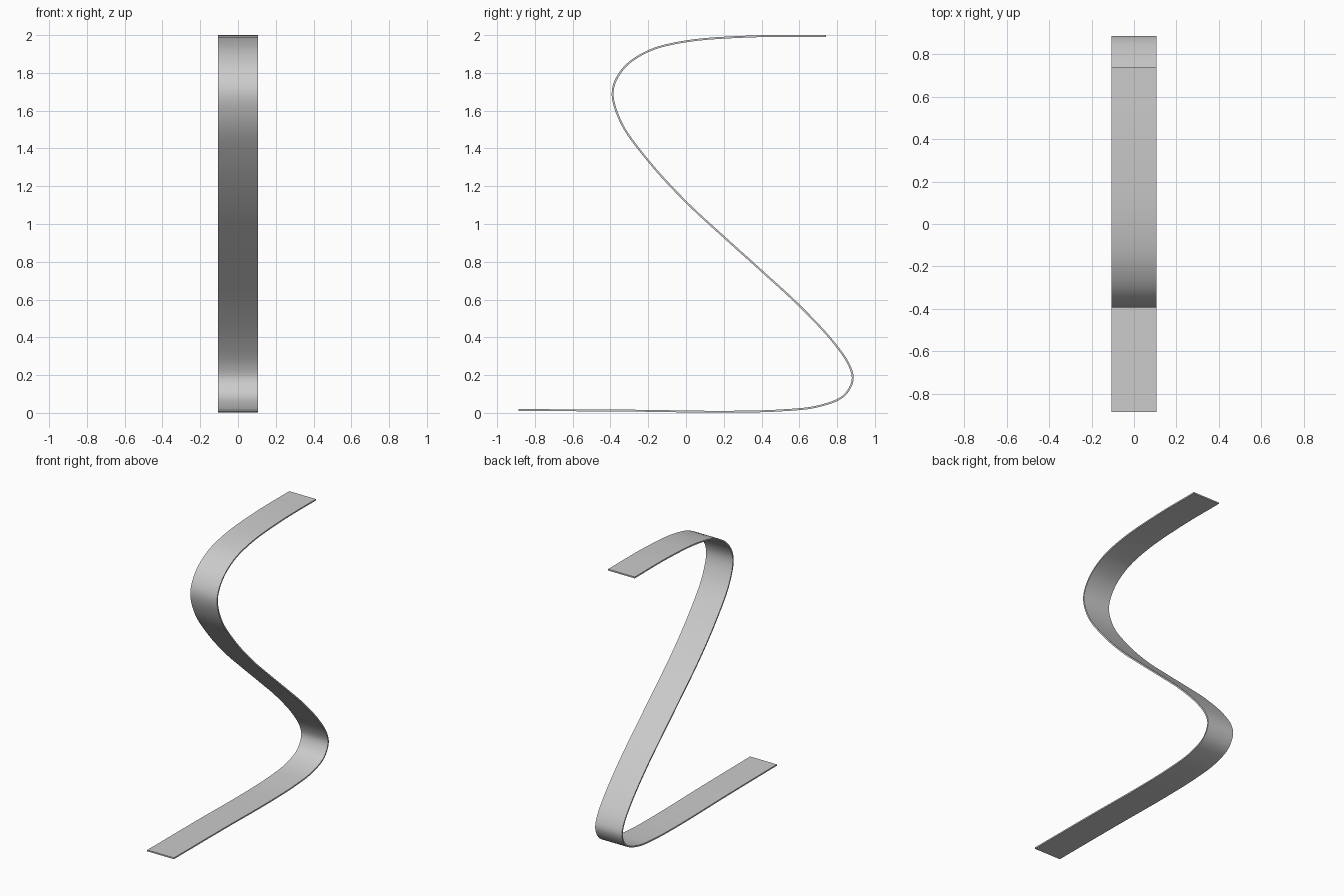
import bpy
import bmesh
from mathutils import Vector

cube = bpy.data.objects.get("Cube")
if cube:
    bpy.data.objects.remove(cube, do_unlink=True)

HALF_WIDTH = 0.107
THICKNESS = 0.01
STEPS = 6

# Centre line of the ribbon (y, z), from the upper end to the lower end
PATH = [(0.74, 1.995), (0.35, 1.993), (0.0, 1.967), (-0.2, 1.915), (-0.33, 1.825),
        (-0.388, 1.705), (-0.345, 1.54), (-0.2, 1.335), (0.0, 1.117), (0.2, 0.932),
        (0.4, 0.752), (0.6, 0.568), (0.78, 0.375), (0.865, 0.25), (0.882, 0.175),
        (0.835, 0.09), (0.7, 0.035), (0.5, 0.013), (0.2, 0.006), (-0.3, 0.012),
        (-0.887, 0.015)]


def smooth_path(points, steps):
    """Centripetal spline through all points."""
    p = [Vector(q) for q in points]
    p = [2 * p[0] - p[1]] + p + [2 * p[-1] - p[-2]]
    out = []
    for a, b, c, d in zip(p, p[1:], p[2:], p[3:]):
        ta = 0.0
        tb = ta + (b - a).length ** 0.5
        tc = tb + (c - b).length ** 0.5
        td = tc + (d - c).length ** 0.5
        for i in range(steps):
            t = tb + (tc - tb) * i / steps
            ab = a.lerp(b, (t - ta) / (tb - ta))
            bc = b.lerp(c, (t - tb) / (tc - tb))
            cd = c.lerp(d, (t - tc) / (td - tc))
            abc = ab.lerp(bc, (t - ta) / (tc - ta))
            bcd = bc.lerp(cd, (t - tb) / (td - tb))
            out.append(abc.lerp(bcd, (t - tb) / (tc - tb)))
    return out + [p[-2]]


# Plain grey finish
grey = bpy.data.materials.new("light_grey")
grey.use_nodes = True
colour = (0.6, 0.6, 0.6, 1.0)
grey.diffuse_color = colour
grey.node_tree.nodes["Principled BSDF"].inputs["Base Color"].default_value = colour

# Ribbon: a strip swept along the centre line
bm = bmesh.new()
rows = [[bm.verts.new((x, q.x, q.y)) for x in (-HALF_WIDTH, HALF_WIDTH)]
        for q in smooth_path(PATH, STEPS)]
for (a, b), (c, d) in zip(rows, rows[1:]):
    bm.faces.new((a, b, d, c))
mesh = bpy.data.meshes.new("curved_ribbon")
bm.to_mesh(mesh)
bm.free()
mesh.materials.append(grey)
ribbon = bpy.data.objects.new("curved_ribbon", mesh)
bpy.context.collection.objects.link(ribbon)

# Sheet thickness, centred on the strip
solid = ribbon.modifiers.new("thickness", 'SOLIDIFY')
solid.thickness = THICKNESS
solid.offset = 0
bpy.context.view_layer.objects.active = ribbon
ribbon.select_set(True)
bpy.ops.object.modifier_apply(modifier=solid.name)
bpy.ops.object.shade_smooth_by_angle(angle=0.6)
